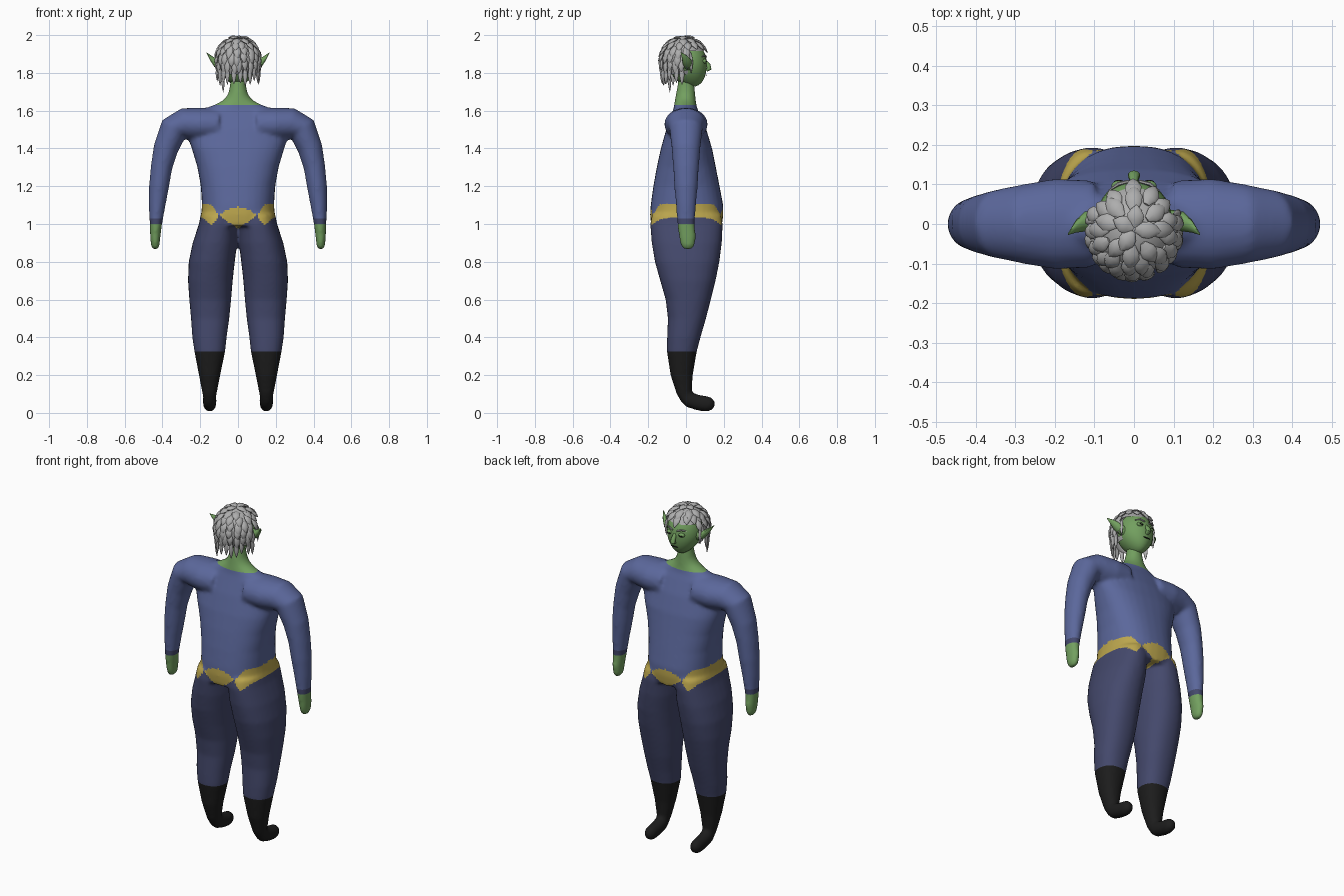
import bpy, bmesh, math, random
from mathutils import Vector

if "Cube" in bpy.data.objects:
    bpy.data.objects.remove(bpy.data.objects["Cube"])

random.seed(4)
TAU = math.tau


def material(name, rgb):
    m = bpy.data.materials.new(name)
    m.diffuse_color = (*rgb, 1)
    m.use_nodes = True
    m.node_tree.nodes["Principled BSDF"].inputs["Base Color"].default_value = m.diffuse_color
    return m


JACKET = material("jacket_blue", (0.105, 0.137, 0.33))
NAVY = material("trouser_navy", (0.058, 0.066, 0.15))
GOLD = material("belt_gold", (0.50, 0.38, 0.075))
SKIN = material("green_skin", (0.17, 0.35, 0.115))
BOOT = material("boot_black", (0.012, 0.012, 0.012))
HAIR = material("silver_hair", (0.42, 0.42, 0.42))


def ring(c, u, v, ru, rv, n=24, p=2.0):
    """Superellipse cross-section around c in the plane of u and v."""
    f = lambda a: math.copysign(abs(a) ** (2 / p), a)
    return [c + u * ru * f(math.cos(TAU * i / n)) + v * rv * f(math.sin(TAU * i / n))
            for i in range(n)]


def loft(bm, rings):
    """Closed tube through equal-sized rings."""
    rows = [[bm.verts.new(p) for p in r] for r in rings]
    n = len(rows[0])
    for a, b in zip(rows, rows[1:]):
        for i in range(n):
            bm.faces.new((a[i], a[(i + 1) % n], b[(i + 1) % n], b[i]))
    bm.faces.new(rows[0][::-1])
    bm.faces.new(rows[-1])


def tube(bm, path, axis, n=24, p=2.0):
    """Loft along (centre, radius across, radius on axis), square to the path."""
    pts = [Vector(c) for c, _, _ in path]
    rings = []
    for i, (_, ru, rv) in enumerate(path):
        t = (pts[min(i + 1, len(pts) - 1)] - pts[max(i - 1, 0)]).normalized()
        u = axis.cross(t).normalized()
        rings.append(ring(pts[i], u, u.cross(t), ru, rv, n, p))
    loft(bm, rings)


def finish(bm, name, mats, angle=50):
    bmesh.ops.recalc_face_normals(bm, faces=bm.faces)
    me = bpy.data.meshes.new(name)
    bm.to_mesh(me)
    bm.free()
    ob = bpy.data.objects.new(name, me)
    bpy.context.collection.objects.link(ob)
    for m in mats:
        me.materials.append(m)
    bpy.ops.object.select_all(action='DESELECT')
    ob.select_set(True)
    bpy.context.view_layer.objects.active = ob
    bpy.ops.object.shade_smooth_by_angle(angle=math.radians(angle))
    return ob


X, Y, Z = Vector((1, 0, 0)), Vector((0, 1, 0)), Vector((0, 0, 1))

# ---- Body: torso, legs, feet and arms fused into one smooth skin ----
bm = bmesh.new()
# z, half width, back y, front y
torso = [(0.99, .195, -.185, .19), (1.05, .195, -.19, .198), (1.1, .191, -.187, .197),
         (1.2, .197, -.173, .178), (1.3, .215, -.155, .158), (1.4, .245, -.133, .138),
         (1.5, .28, -.105, .108), (1.58, .27, -.076, .074), (1.61, .18, -.066, .06),
         (1.635, .115, -.062, .054), (1.66, .072, -.058, .051), (1.69, .052, -.053, .049),
         (1.73, .043, -.046, .045), (1.77, .04, -.04, .04)]
loft(bm, [ring(Vector((0, (a + b) / 2, z)), X, Y, w, (b - a) / 2, 32,
               2.4 if z < 1.45 else 2) for z, w, a, b in torso])
# z, inner x, outer x, back y, front y
leg = [(1.05, .01, .197, -.18, .185), (1.0, .003, .207, -.19, .195), (.9, .004, .24, -.182, .19),
       (.8, .017, .261, -.165, .177), (.7, .028, .265, -.137, .157), (.6, .036, .258, -.108, .132),
       (.5, .046, .249, -.096, .106), (.4, .06, .242, -.1, .077), (.325, .068, .231, -.101, .057),
       (.2, .094, .207, -.082, .036), (.1, .113, .188, -.05, .03), (.05, .125, .177, -.02, .03)]
foot = [((.15, -.02, .1), .03, .033), ((.15, .02, .068), .042, .037), ((.15, .07, .053), .042, .036),
        ((.15, .115, .047), .042, .034), ((.15, .14, .047), .032, .028), ((.15, .153, .047), .012, .012)]
arm = [((.1, 0, 1.525), .09, .11), ((.2, 0, 1.528), .088, .115), ((.285, 0, 1.53), .084, .1),
       ((.34, 0, 1.505), .076, .088), ((.382, 0, 1.4), .066, .076), ((.405, 0, 1.3), .057, .068),
       ((.418, 0, 1.2), .053, .062), ((.428, 0, 1.1), .044, .053), ((.435, 0, 1.0), .033, .046),
       ((.438, .008, .93), .027, .045), ((.438, .01, .885), .023, .038), ((.438, .01, .866), .012, .02)]
for s in (-1, 1):
    flip = lambda path: [((c[0] * s, c[1], c[2]), a, b) for c, a, b in path]
    loft(bm, [ring(Vector((s * (i + o) / 2, (a + b) / 2, z)), X, Y, (o - i) / 2, (b - a) / 2, 28, 2.25)
              for z, i, o, a, b in leg])
    tube(bm, flip(foot), X)
    tube(bm, flip(arm), Y)
body = finish(bm, "body", [JACKET, NAVY, GOLD, SKIN, BOOT])
rm = body.modifiers.new("fuse", 'REMESH')
rm.mode, rm.voxel_size = 'VOXEL', 0.01
sm = body.modifiers.new("soften", 'SMOOTH')
sm.factor, sm.iterations = 0.5, 8
for m in (rm.name, sm.name):
    bpy.ops.object.modifier_apply(modifier=m)


def belt(x):
    """Lower and upper edge of the scalloped belt."""
    x = abs(x)
    if x < .1:
        return .975 + .7 * x, 1.09 - 4.5 * x * x
    if x < .14:
        t = (x - .1) / .04
        return 1.045 - .055 * t, 1.045 + .055 * t
    t = min((x - .14) / .05, 1)
    return .99 + .045 * t, 1.1 + .01 * t


# Clothing colours by height
bm = bmesh.new()
bm.from_mesh(body.data)
for z in (.325, 1.0, 1.03, 1.63):
    bmesh.ops.bisect_plane(bm, geom=bm.verts[:] + bm.edges[:] + bm.faces[:],
                           plane_co=(0, 0, z), plane_no=Z)
for f in bm.faces:
    f.smooth = True
    c = f.calc_center_median()
    lo, hi = belt(c.x)
    if abs(c.x) > .3 and c.z < 1.45:
        f.material_index = 3 if c.z < 1.0 else 1 if c.z < 1.03 else 0
    elif c.z < .325:
        f.material_index = 4
    elif c.z > 1.63:
        f.material_index = 3
    else:
        f.material_index = 1 if c.z < lo else 2 if c.z < hi else 0
bm.to_mesh(body.data)
bm.free()


def ball(bm, c, r, seg=24):
    vs = bmesh.ops.create_uvsphere(bm, u_segments=seg, v_segments=seg // 2, radius=1)['verts']
    for v in vs:
        v.co = Vector(c) + Vector((v.co.x * r[0], v.co.y * r[1], v.co.z * r[2]))
    return vs


# ---- Head with tapered jaw, nose and eyelids ----
bm = bmesh.new()
for v in ball(bm, (0, .01, 1.848), (.096, .1, .122), 32):
    t = max(0, (1.848 - v.co.z) / .122)
    v.co.x *= 1 - .3 * t * t
    v.co.y += .022 * t * t
tube(bm, [((0, .1, 1.865), .008, .008), ((0, .118, 1.84), .012, .013),
          ((0, .123, 1.822), .013, .016), ((0, .108, 1.812), .007, .01)], X, 10)
for s in (-1, 1):
    ball(bm, (s * .038, .096, 1.862), (.02, .014, .013), 14)
finish(bm, "head", [SKIN])

# ---- Pointed ears ----
bm = bmesh.new()
for s in (-1, 1):
    loft(bm, [ring(Vector((s * x, y, z)), Y, Z, a, b, 10) for x, y, z, a, b in
              ((.08, .012, 1.84, .026, .03), (.125, .006, 1.856, .025, .026),
               (.147, -.006, 1.88, .016, .016), (.167, -.026, 1.907, .002, .002))])
finish(bm, "ears", [SKIN])

# ---- Eye slits and mouth ----
bm = bmesh.new()
for s in (-1, 1):
    ball(bm, (s * .038, .107, 1.86), (.014, .0045, .003), 10)
ball(bm, (0, .107, 1.788), (.026, .0045, .0025), 10)
finish(bm, "eye_slits_and_mouth", [BOOT])

# ---- Hair: cap with overlapping petal tufts ----
HC = Vector((0, -.012, 1.865))


def scalp(phi, th):
    """Point on the scalp; beyond the widest level it hangs down. phi = 0 faces +y."""
    drop = max(0, th - math.pi / 2) * .125
    r = math.sin(min(th, math.pi / 2)) * (1 - 1.1 * drop)
    z = math.cos(min(th, math.pi / 2)) * .118 - drop
    return HC + Vector((math.sin(phi) * r * .109, math.cos(phi) * r * .116, z))


def tuft(bm, phi, th, length, width):
    side = Vector((math.cos(phi), -math.sin(phi), 0))
    rings = []
    for t, w in ((0, .35), (.3, .9), (.55, 1), (.8, .62), (1, .04)):
        a = th + length * t / .12
        flat = min(a, math.pi / 2)
        out = Vector((math.sin(phi) * math.sin(flat), math.cos(phi) * math.sin(flat), math.cos(flat)))
        rings.append(ring(scalp(phi, a) + out * (.004 + .012 * t), side, out,
                          width * w, .009 * w, 8))
    loft(bm, rings)


bm = bmesh.new()
for th, count, length, width in ((.03, 4, .06, .022), (.33, 8, .066, .022), (.62, 13, .066, .021),
                                 (.92, 17, .066, .02), (1.2, 20, .068, .019),
                                 (1.5, 22, .072, .017), (1.75, 22, .095, .013)):
    off = random.random()
    for i in range(count):
        phi = (i + off + random.uniform(-.2, .2)) / count * TAU
        d = abs((phi + math.pi) % TAU - math.pi)
        limit = .7 if d < 1.1 else 1.0 if d < 1.65 else 2
        if th < limit:
            tuft(bm, phi, th + random.uniform(-.05, .05), length * random.uniform(.88, 1.15), width)
# Side locks and one long stray lock
for s in (-1, 1):
    tuft(bm, s * 1.25, 1.2, .11, .01)
    tuft(bm, s * 1.4, 1.1, .1, .012)
tuft(bm, TAU - 2.3, 1.75, .14, .011)
# Brows
for s in (-1, 1):
    tube(bm, [((s * .014, .108, 1.884), .004, .004), ((s * .04, .101, 1.893), .005, .005),
              ((s * .064, .084, 1.886), .002, .002)], Z, 6)
finish(bm, "hair_tufts", [HAIR])

bm = bmesh.new()
ball(bm, HC, (.11, .115, .12), 28)
bare = [f for f in bm.faces if (c := f.calc_center_median()).z < 1.79 or (c.y > .0 and c.z < 1.905)]
bmesh.ops.delete(bm, geom=bare, context='FACES')
finish(bm, "hair_cap", [HAIR])
